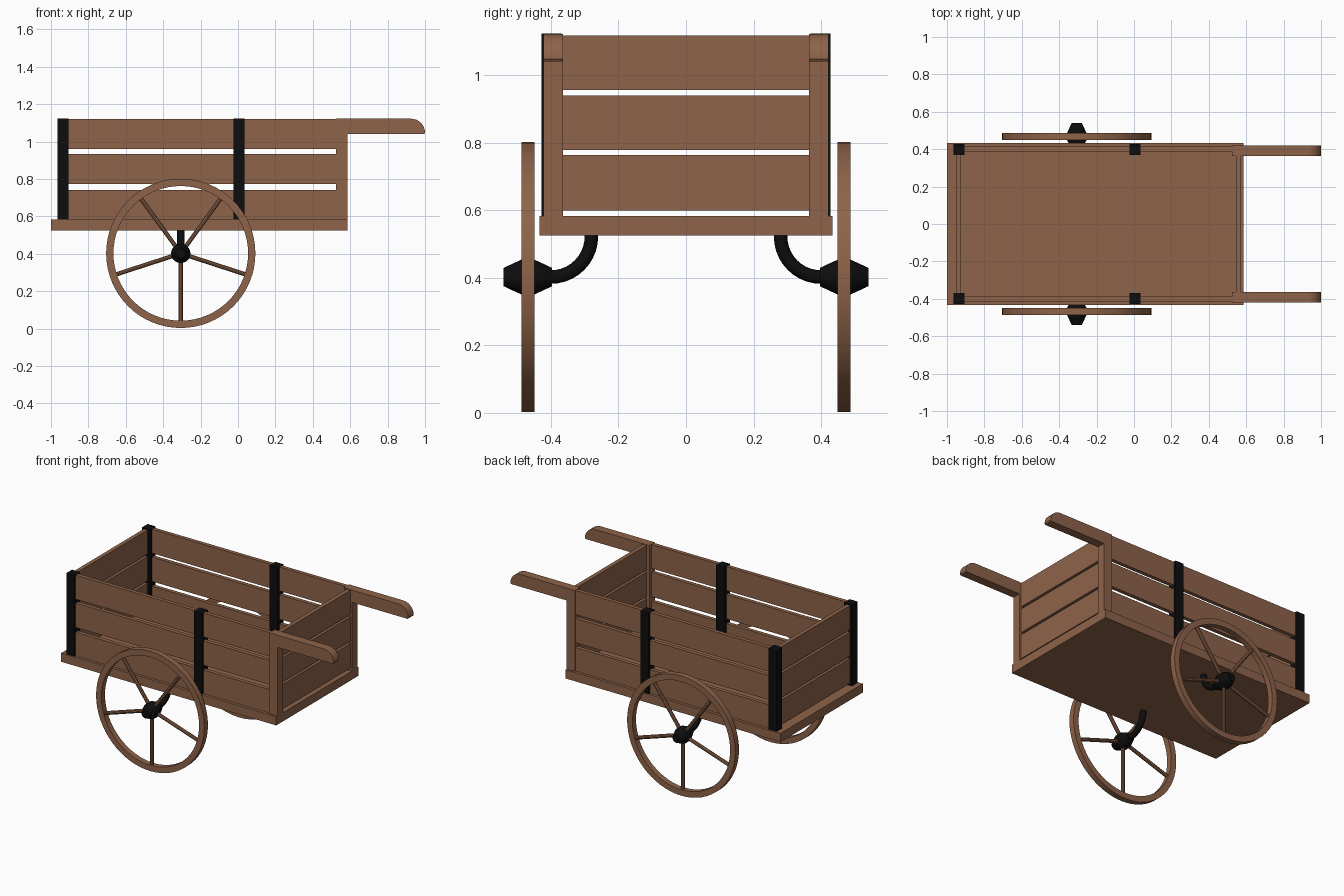
import bpy, bmesh
from math import sin, cos, pi, radians
from mathutils import Matrix, Vector

cube = bpy.data.objects.get("Cube")
if cube:
    bpy.data.objects.remove(cube, do_unlink=True)


def material(name, color):
    m = bpy.data.materials.new(name)
    m.use_nodes = True
    m.diffuse_color = color
    bsdf = m.node_tree.nodes["Principled BSDF"]
    bsdf.inputs["Base Color"].default_value = color
    bsdf.inputs["Roughness"].default_value = 0.8
    return m


WOOD = material("brown wood", (0.27, 0.125, 0.067, 1))
IRON = material("black iron", (0.004, 0.004, 0.004, 1))


def finish(name, bm, mat, smooth=False):
    bmesh.ops.recalc_face_normals(bm, faces=bm.faces[:])
    me = bpy.data.meshes.new(name)
    bm.to_mesh(me)
    bm.free()
    me.materials.append(mat)
    ob = bpy.data.objects.new(name, me)
    bpy.context.collection.objects.link(ob)
    if smooth:
        bpy.ops.object.select_all(action='DESELECT')
        ob.select_set(True)
        bpy.context.view_layer.objects.active = ob
        bpy.ops.object.shade_smooth_by_angle(angle=radians(35))
    return ob


def box(name, x, y, z, mat):
    """Box given by its (min, max) range on each axis."""
    bm = bmesh.new()
    bmesh.ops.create_cube(bm, size=1)
    for v in bm.verts:
        v.co = [(a + b) / 2 + c * abs(b - a) for c, (a, b) in zip(v.co, (x, y, z))]
    return finish(name, bm, mat)


def lathe(name, profile, centre, mat, steps, closed=False):
    """Spin a (radius, y) profile round the y axis through centre."""
    bm = bmesh.new()
    vs = [bm.verts.new((r, y, 0)) for r, y in profile]
    pairs = list(zip(vs, vs[1:])) + ([(vs[-1], vs[0])] if closed else [])
    edges = [bm.edges.new(p) for p in pairs]
    bmesh.ops.spin(bm, geom=vs + edges, cent=(0, 0, 0), axis=(0, 1, 0),
                   angle=2 * pi, steps=steps, use_duplicate=False)
    bmesh.ops.remove_doubles(bm, verts=bm.verts[:], dist=1e-5)
    bmesh.ops.translate(bm, verts=bm.verts[:], vec=centre)
    return finish(name, bm, mat, True)


FLOOR, TOP = 0.583, 1.12
WX, WZ, WY, WR = -0.306, 0.402, 0.468, 0.399

# Floor
box("floor", (-1, 0.585), (-0.433, 0.433), (0.525, FLOOR), WOOD)

# End planks
for i, (lo, hi) in enumerate([(0.599, 0.763), (0.778, 0.94), (0.955, 1.117)]):
    box(f"rear_plank_{i}", (-0.952, -0.925), (-0.39, 0.39), (lo, hi), WOOD)
    box(f"handle_end_plank_{i}", (0.545, 0.573), (-0.37, 0.37), (lo, hi), WOOD)

for s, side in ((-1, "right"), (1, "left")):
    # Side planks
    for i, (lo, hi) in enumerate([(FLOOR, 0.74), (0.772, 0.934), (0.96, TOP)]):
        box(f"{side}_plank_{i}", (-0.94, 0.54), (s * 0.388, s * 0.414), (lo, hi), WOOD)

    # Iron posts
    for where, x in (("corner", -0.936), ("middle", 0.005)):
        box(f"{side}_{where}_post", (x - 0.03, x + 0.03), (s * 0.368, s * 0.428),
            (FLOOR, TOP + 0.003), IRON)

    # Wooden post and handle as one extruded outline with a rounded grip end
    outline = [(0.525, FLOOR), (0.585, FLOOR), (0.585, 1.04), (0.995, 1.04)]
    outline += [(0.925 + 0.075 * cos(a), 1.047 + 0.075 * sin(a))
                for a in [i * pi / 16 for i in range(9)]]
    outline += [(0.525, 1.122)]
    bm = bmesh.new()
    face = bm.faces.new([bm.verts.new((x, s * 0.364, z)) for x, z in outline])
    ext = bmesh.ops.extrude_face_region(bm, geom=[face])
    moved = [g for g in ext["geom"] if isinstance(g, bmesh.types.BMVert)]
    bmesh.ops.translate(bm, verts=moved, vec=(0, s * 0.057, 0))
    finish(f"{side}_handle", bm, WOOD, True)

    # Wheel rim
    centre = Vector((WX, s * WY, WZ))
    lathe(f"{side}_wheel_rim", [(0.36, -0.019), (WR, -0.019), (WR, 0.019), (0.36, 0.019)],
          centre, WOOD, 64, True)

    # Spokes
    bm = bmesh.new()
    for k in range(5):
        turn = Matrix.Rotation(pi + k * 2 * pi / 5, 4, 'Y')
        bmesh.ops.create_cone(bm, cap_ends=True, segments=10, radius1=0.012,
                              radius2=0.012, depth=0.35,
                              matrix=Matrix.Translation(centre) @ turn
                              @ Matrix.Translation((0, 0, 0.195)))
    finish(f"{side}_spokes", bm, WOOD, True)

    # Hub
    half = [(0, 0.072), (0.027, 0.072), (0.042, 0.04), (0.052, 0.018)]
    lathe(f"{side}_hub", half + [(r, -y) for r, y in reversed(half)], centre, IRON, 20)

    # Curved axle arm from hub up to the floor
    path = [(WY, WZ)] + [(0.4 - 0.12 * sin(a), 0.522 - 0.12 * cos(a))
                         for a in [i * pi / 20 for i in range(11)]] + [(0.28, 0.54)]
    bm = bmesh.new()
    rings = []
    for i, p in enumerate(path):
        a, b = path[max(i - 1, 0)], path[min(i + 1, len(path) - 1)]
        d = Vector((b[0] - a[0], b[1] - a[1])).normalized()
        ring = []
        for k in range(12):
            t = k * pi / 6
            u = 0.02 * sin(t)
            ring.append(bm.verts.new((WX + 0.02 * cos(t), s * (p[0] - d.y * u),
                                      p[1] + d.x * u)))
        rings.append(ring)
    for r, q in zip(rings, rings[1:]):
        for k in range(12):
            bm.faces.new((r[k], r[k - 1], q[k - 1], q[k]))
    bm.faces.new(rings[0])
    bm.faces.new(rings[-1])
    finish(f"{side}_axle_arm", bm, IRON, True)
